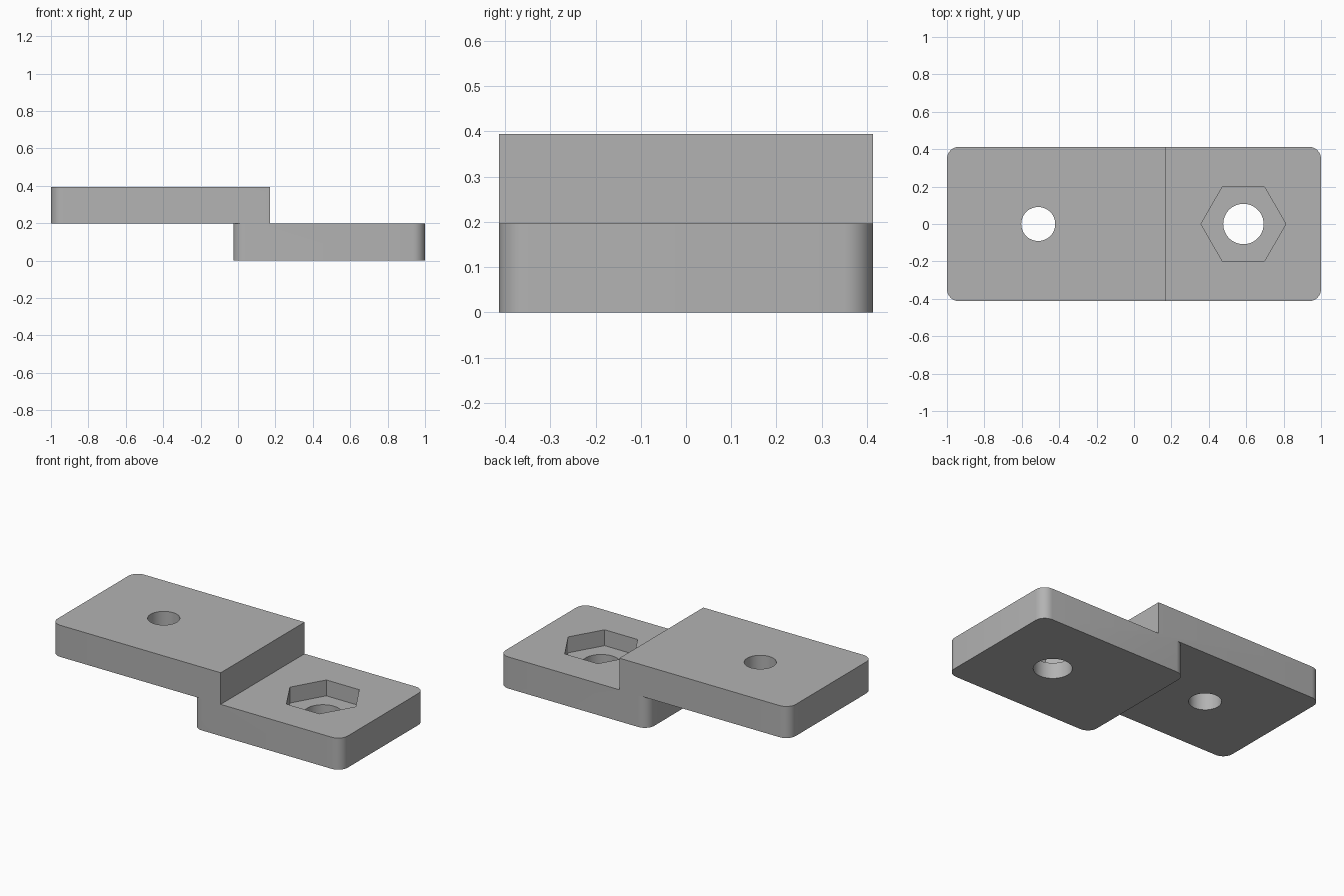
import bpy
import bmesh
import math

cube = bpy.data.objects.get("Cube")
if cube:
    bpy.data.objects.remove(cube, do_unlink=True)

HALF_WIDTH = 0.413
THICK = 0.197
CORNER = 0.065

grey = bpy.data.materials.new("plain grey")
grey.use_nodes = True
grey.diffuse_color = (0.45, 0.45, 0.45, 1)
grey.node_tree.nodes["Principled BSDF"].inputs["Base Color"].default_value = grey.diffuse_color


def add_object(name, bm):
    bmesh.ops.recalc_face_normals(bm, faces=bm.faces)
    mesh = bpy.data.meshes.new(name)
    bm.to_mesh(mesh)
    bm.free()
    mesh.materials.append(grey)
    obj = bpy.data.objects.new(name, mesh)
    bpy.context.collection.objects.link(obj)
    return obj


def plate(name, x0, x1, z0, round_ends):
    """Flat plate with its upright corners rounded at the given x ends."""
    bm = bmesh.new()
    outline = [(x0, -HALF_WIDTH), (x1, -HALF_WIDTH), (x1, HALF_WIDTH), (x0, HALF_WIDTH)]
    face = bm.faces.new([bm.verts.new((x, y, z0)) for x, y in outline])
    top = bmesh.ops.extrude_face_region(bm, geom=[face])["geom"]
    bmesh.ops.translate(bm, vec=(0, 0, THICK),
                        verts=[v for v in top if isinstance(v, bmesh.types.BMVert)])
    upright = [e for e in bm.edges
               if abs(e.verts[0].co.z - e.verts[1].co.z) > THICK / 2
               and any(abs(e.verts[0].co.x - x) < 0.001 for x in round_ends)]
    bmesh.ops.bevel(bm, geom=upright, offset=CORNER, segments=8,
                    profile=0.5, affect='EDGES')
    return add_object(name, bm)


def cutter(name, x, z0, z1, radius, sides):
    """Upright prism used to cut a hole, with a corner on the x axis."""
    bm = bmesh.new()
    ring = [2 * math.pi * i / sides for i in range(sides)]
    face = bm.faces.new([bm.verts.new((x + radius * math.cos(a), radius * math.sin(a), z0))
                         for a in ring])
    top = bmesh.ops.extrude_face_region(bm, geom=[face])["geom"]
    bmesh.ops.translate(bm, vec=(0, 0, z1 - z0),
                        verts=[v for v in top if isinstance(v, bmesh.types.BMVert)])
    return add_object(name, bm)


def combine(target, other, operation):
    """Apply a boolean and discard the helper."""
    mod = target.modifiers.new(operation, 'BOOLEAN')
    mod.operation = operation
    mod.solver = 'EXACT'
    mod.object = other
    bpy.context.view_layer.objects.active = target
    bpy.ops.object.modifier_apply(modifier=mod.name)
    bpy.data.objects.remove(other, do_unlink=True)


# Stepped body: two overlapping plates joined into one solid
bracket = plate("stepped_bracket", -0.025, 1, 0, (-0.025, 1))
combine(bracket, plate("upper_plate", -1, 0.17, THICK, (-1,)), 'UNION')

# Bolt holes and the hexagonal nut pocket
combine(bracket, cutter("upper_hole", -0.512, 0.1, 0.5, 0.091, 48), 'DIFFERENCE')
combine(bracket, cutter("lower_hole", 0.585, -0.1, 0.3, 0.108, 48), 'DIFFERENCE')
combine(bracket, cutter("nut_pocket", 0.585, 0.098, 0.3, 0.227, 6), 'DIFFERENCE')

# Smooth rounded corners and holes, keeping the flat edges crisp
bpy.ops.object.select_all(action='DESELECT')
bracket.select_set(True)
bpy.context.view_layer.objects.active = bracket
bpy.ops.object.shade_smooth_by_angle(angle=math.radians(30))
